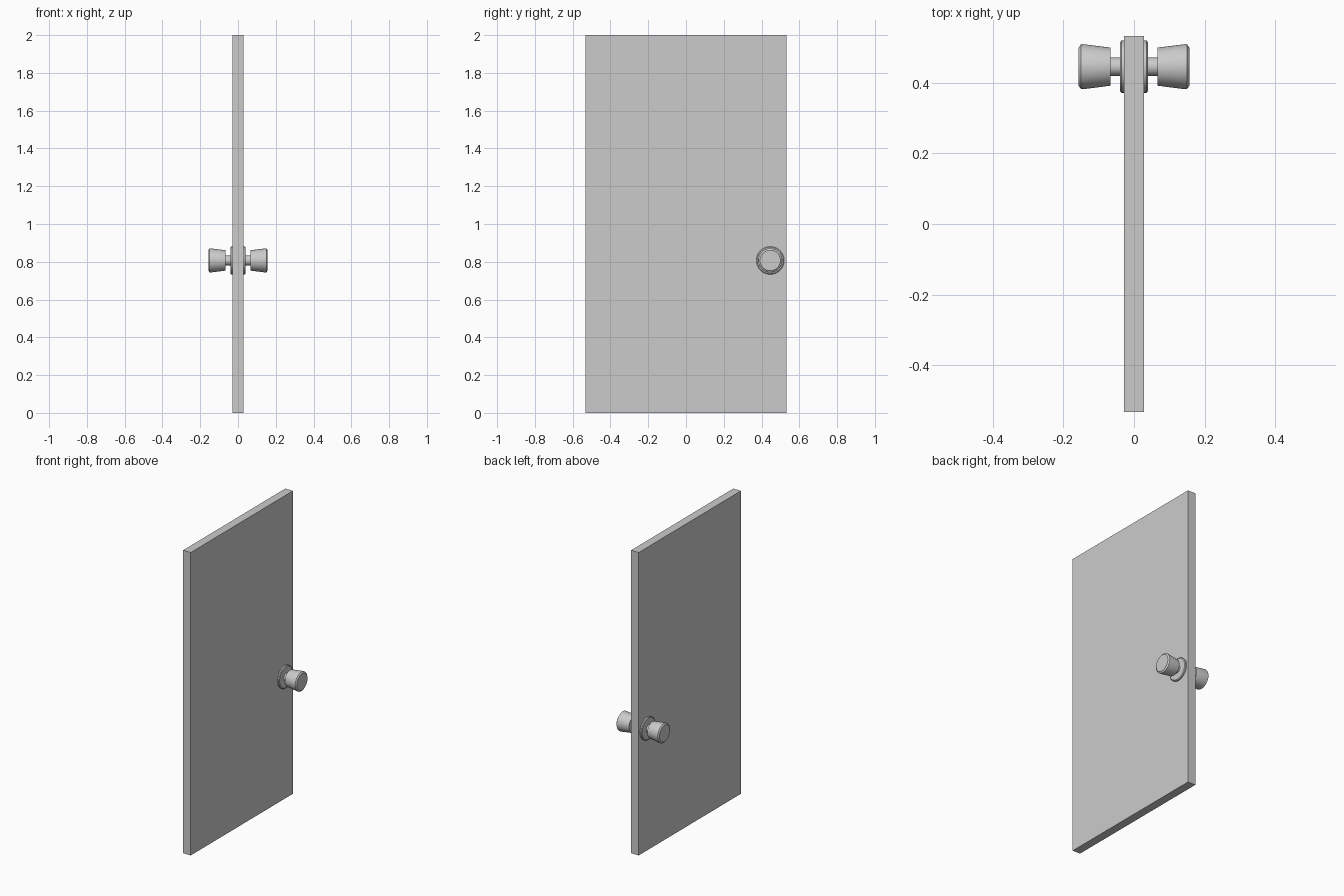
import bpy, bmesh, math
from mathutils import Matrix, Vector

if "Cube" in bpy.data.objects:
    bpy.data.objects.remove(bpy.data.objects["Cube"])

KNOB_Y, KNOB_Z = 0.446, 0.807


def lathe(name, profile, sides=48):
    """Turn (x, radius) points round the knob axis, mirrored to both door faces."""
    bm = bmesh.new()
    verts = [bm.verts.new((x, 0, r)) for x, r in profile]
    edges = [bm.edges.new(pair) for pair in zip(verts, verts[1:])]
    bmesh.ops.spin(bm, geom=verts + edges, cent=(0, 0, 0), axis=(1, 0, 0),
                   angle=2 * math.pi, steps=sides, use_merge=True)
    bmesh.ops.remove_doubles(bm, verts=bm.verts, dist=1e-5)
    bmesh.ops.recalc_face_normals(bm, faces=bm.faces)
    mesh = bpy.data.meshes.new(name)
    bm.to_mesh(mesh)
    bm.free()
    ob = bpy.data.objects.new(name, mesh)
    ob.location = (0, KNOB_Y, KNOB_Z)
    bpy.context.collection.objects.link(ob)
    ob.modifiers.new("both_sides", 'MIRROR').use_mirror_merge = False
    bpy.ops.object.select_all(action='DESELECT')
    bpy.context.view_layer.objects.active = ob
    ob.select_set(True)
    bpy.ops.object.shade_smooth_by_angle(angle=math.radians(30))
    return ob


# Door slab
bpy.ops.mesh.primitive_cube_add(size=1, location=(0, 0, 1))
door = bpy.context.object
door.name = "door_panel"
door.scale = (0.056, 1.066, 2)

# Round backing plates, stems and tapered knobs
lathe("knob_plate", [(0.026, 0), (0.026, 0.074), (0.036, 0.074),
                     (0.040, 0.069), (0.040, 0)])
lathe("knob_stem", [(0.036, 0), (0.036, 0.026), (0.070, 0.026), (0.070, 0)])
lathe("knob_grip", [(0.067, 0), (0.067, 0.054), (0.146, 0.064), (0.150, 0.0635),
                    (0.157, 0.054), (0.157, 0)])
